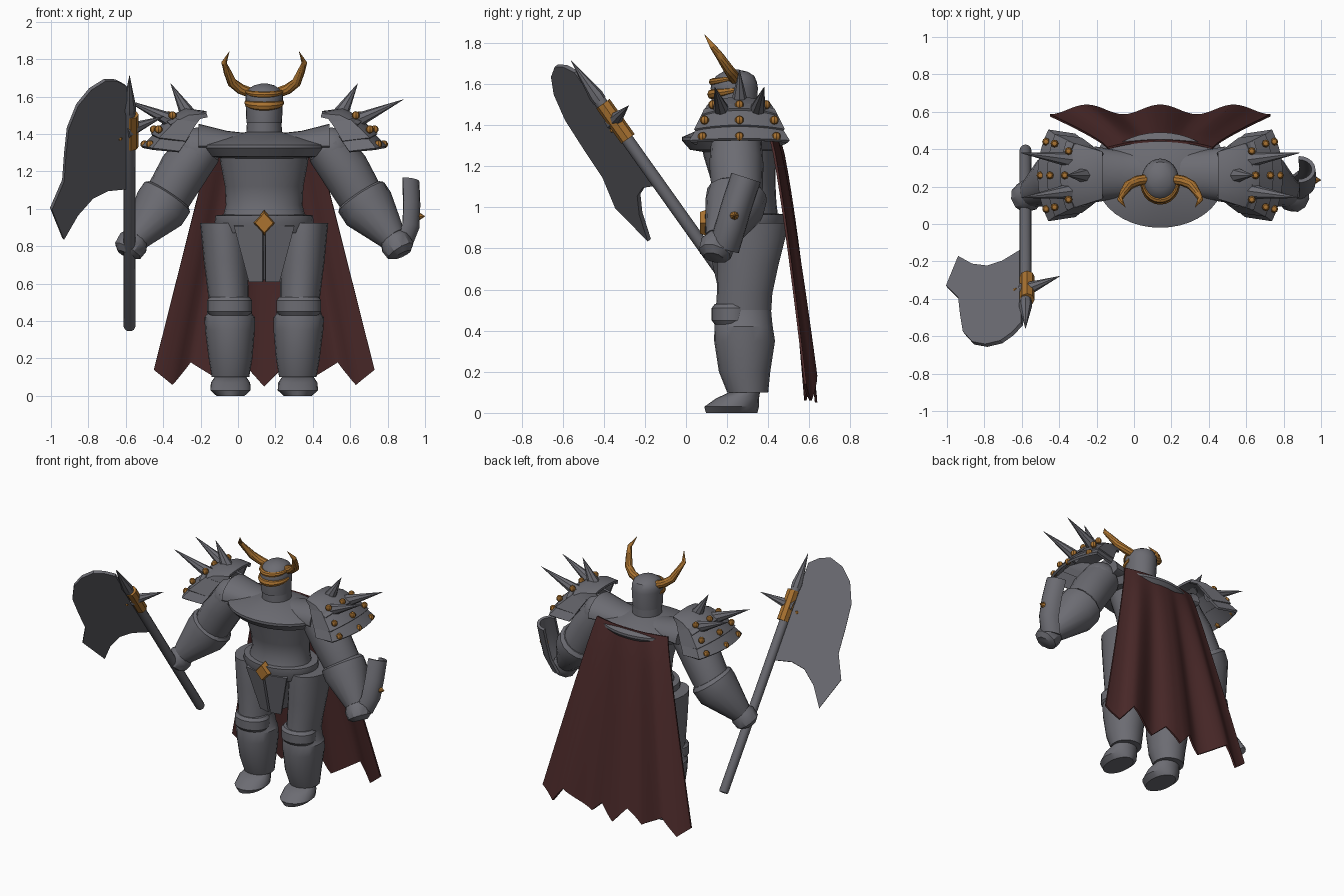
import bpy, bmesh
from math import sin, cos, pi
from mathutils import Vector

if "Cube" in bpy.data.objects:
    bpy.data.objects.remove(bpy.data.objects["Cube"])

CX = 0.14          # body centre line
SIDES = (("left", 1), ("right", -1))
made = []


def material(name, rgb):
    m = bpy.data.materials.new(name)
    m.use_nodes = True
    m.diffuse_color = (*rgb, 1)
    bsdf = m.node_tree.nodes["Principled BSDF"]
    bsdf.inputs["Base Color"].default_value = (*rgb, 1)
    bsdf.inputs["Roughness"].default_value = 0.6
    return m


STEEL = material("steel grey", (0.15, 0.15, 0.17))
GOLD = material("dull gold", (0.40, 0.17, 0.03))
CLOTH = material("dark red cloth", (0.072, 0.023, 0.023))


def finish(name, bm, mat, thick=0):
    bmesh.ops.remove_doubles(bm, verts=bm.verts, dist=1e-5)
    bmesh.ops.recalc_face_normals(bm, faces=bm.faces)
    me = bpy.data.meshes.new(name)
    bm.to_mesh(me)
    bm.free()
    me.materials.append(mat)
    ob = bpy.data.objects.new(name, me)
    bpy.context.collection.objects.link(ob)
    if thick:
        mod = ob.modifiers.new("thickness", "SOLIDIFY")
        mod.thickness = thick
        mod.offset = 0
    made.append(ob)


def skin(name, rings, mat, closed=True, thick=0):
    """Bridge rows of points; closed rows are capped at both ends."""
    bm = bmesh.new()
    rows = [[bm.verts.new(p) for p in r] for r in rings]
    n = len(rows[0])
    for a, b in zip(rows, rows[1:]):
        for i in range(n if closed else n - 1):
            j = (i + 1) % n
            bm.faces.new((a[i], a[j], b[j], b[i]))
    if closed:
        bm.faces.new(rows[0])
        bm.faces.new(rows[-1])
    finish(name, bm, mat, thick)


def circle(n):
    return [2 * pi * i / n for i in range(n)]


def loft(name, rings, mat, segs=24):
    """Stack of level ellipses: x, y, z, rx, ry."""
    skin(name, [[(x + rx * cos(a), y + ry * sin(a), z) for a in circle(segs)]
                for x, y, z, rx, ry in rings], mat)


def limb(name, path, radii, mat, segs=12):
    """Round tube through the path with a radius at each point."""
    pts = [Vector(p) for p in path]
    rings = []
    for i, (p, r) in enumerate(zip(pts, radii)):
        d = pts[min(i + 1, len(pts) - 1)] - pts[max(i - 1, 0)]
        q = d.to_track_quat("Z", "Y")
        rings.append([p + q @ Vector((r * cos(a), r * sin(a), 0)) for a in circle(segs)])
    skin(name, rings, mat)


def ball(name, pos, r, mat, segs=10):
    bm = bmesh.new()
    bmesh.ops.create_uvsphere(bm, u_segments=segs, v_segments=segs // 2 + 1, radius=r)
    bmesh.ops.translate(bm, verts=bm.verts, vec=pos)
    finish(name, bm, mat)


# Torso, belt and pelvis
loft("torso", [(CX, .28, .94, .225, .17), (CX, .29, 1.02, .205, .15), (CX, .28, 1.12, .21, .155),
               (CX, .26, 1.25, .235, .175), (CX, .25, 1.34, .24, .18)], STEEL)
loft("belt", [(CX, .29, .87, .24, .18), (CX, .29, .93, .265, .20), (CX, .29, .965, .26, .20),
              (CX, .29, .97, .21, .15)], STEEL)
loft("pelvis", [(CX, .28, .62, .07, .09), (CX, .29, .75, .11, .13), (CX, .29, .90, .22, .18)], STEEL)
for side, s in SIDES:
    # hanging front panels
    skin(side + "_loin_panel", [[(CX + s * .006, .165, .61), (CX + s * .08, .18, .61)],
                                [(CX + s * .006, .095, .91), (CX + s * .16, .13, .91)]], STEEL, False, .02)

# Gold diamond buckle
bm = bmesh.new()
bmesh.ops.create_cone(bm, cap_ends=True, segments=4, radius1=.065, radius2=.05, depth=.045)
for v in bm.verts:
    v.co = (CX + v.co.x * .95, .09 - v.co.z, .925 + v.co.y * 1.05)
finish("buckle", bm, GOLD)

# Wide collar disc, and a yoke flaring up towards both shoulders
loft("collar", [(CX, .235, 1.27, .21, .155), (CX, .235, 1.28, .30, .215), (CX, .235, 1.325, .34, .255),
                (CX, .235, 1.342, .34, .255), (CX, .24, 1.41, .10, .10)], STEEL, 40)
skin("yoke", [[(CX + x, .265 + w * cos(a), 1.335 + h * sin(a) * (1 if sin(a) > 0 else .2)) for a in circle(24)]
              for x, w, h in ((-.35, .15, .12), (-.2, .125, .082), (0, .11, .06), (.2, .125, .082), (.35, .15, .12))],
     STEEL)

# Neck, helmet and its gold trims
loft("neck", [(CX, .24, 1.34, .10, .10), (CX, .24, 1.50, .09, .10)], STEEL)
loft("helmet", [(CX, .235, 1.46, .095, .105), (CX, .235, 1.58, .10, .115), (CX, .235, 1.61, .10, .11),
                (CX, .24, 1.64, .085, .092), (CX, .24, 1.66, .055, .06), (CX, .24, 1.67, .015, .015)], STEEL)
for name, z, r in (("brow_band", 1.63, .018), ("visor_band", 1.57, .026)):
    arc = [pi + pi * i / 12 for i in range(13)]
    limb(name, [(CX + .093 * cos(a), .235 + .106 * sin(a), z + .02 * sin(a)) for a in arc],
         [r * (.5 - .5 * sin(a)) for a in arc], GOLD, 8)
for side, s in SIDES:
    limb(side + "_horn", [(CX + s * x, y, z) for x, y, z in (
        (.07, .24, 1.62), (.125, .23, 1.64), (.172, .205, 1.675), (.198, .165, 1.735),
        (.215, .132, 1.78), (.187, .09, 1.84))], (.028, .028, .026, .02, .015, .001), GOLD, 10)

# Legs
for side, s in SIDES:
    def leg(part, rows):
        loft(side + "_" + part, [(CX + s * o, *r) for o, *r in rows], STEEL, 20)
    leg("thigh", [(.19, .28, .50, .105, .135), (.195, .285, .58, .11, .135), (.205, .30, .72, .118, .15),
                  (.213, .315, .85, .122, .168), (.22, .32, .925, .123, .17)])
    leg("knee_guard", [(.185, .225, .43, .105, .085), (.185, .225, .45, .12, .10),
                       (.185, .225, .51, .12, .10), (.185, .225, .53, .105, .085)])
    leg("shin", [(.18, .30, .10, .10, .10), (.18, .285, .20, .117, .125), (.183, .285, .35, .133, .148),
                 (.185, .28, .42, .135, .142), (.185, .28, .435, .122, .14), (.187, .28, .52, .105, .132)])
    leg("foot", [(.18, .222, 0, .075, .125), (.18, .222, .03, .108, .133), (.18, .25, .07, .105, .105),
                 (.18, .285, .10, .085, .075)])

# Arms, mirrored
for side, s in SIDES:
    def at(x, y, z):
        return Vector((CX + s * x, y, z))
    ball(side + "_shoulder", at(.36, .245, 1.31), .125, STEEL, 16)
    limb(side + "_upper_arm", [at(.34, .245, 1.33), at(.43, .245, 1.21), at(.53, .25, 1.04)],
         (.122, .132, .122), STEEL, 16)
    limb(side + "_forearm", [at(.51, .25, 1.075), at(.52, .248, 1.06), at(.56, .235, 1.0), at(.69, .165, .84)],
         (.13, .148, .147, .075), STEEL, 16)
    limb(side + "_hand", [at(.67, .17, .86), at(.70, .155, .82), at(.73, .14, .775), at(.74, .135, .755)],
         (.06, .085, .08, .05), STEEL, 10)

    # Three overlapping shoulder plates: reach, half width, height, bulge, droop, return depth
    tiers = (((.31, .12, 1.515, 0, .01, .005), (.42, .15, 1.53, .015, .035, .06), (.53, .18, 1.475, .03, .03, .12)),
             ((.49, .165, 1.495, .03, .02, .10), (.60, .215, 1.395, .04, .02, .14)),
             ((.56, .19, 1.42, .03, .02, .13), (.65, .24, 1.33, .055, .01, .14)))
    for n, rows in enumerate(tiers):
        shell = []
        for o, w, z, b, d, e in rows:
            arc = [at(o - b * t * t, .26 + w * t, z - d * t * t) for t in [i / 6 - 1 for i in range(13)]]
            ends = [at(o - b - e, .26 + k * w * .9, z - d - .015) for k in (-1, 1)]
            shell.append([ends[0], *arc, ends[1]])
        skin(f"{side}_shoulder_plate_{n + 1}", shell, STEEL, False, .016)
    for n, (o, w, z, b) in enumerate(((.51, .13, 1.50, .02), (.59, .17, 1.425, .025), (.64, .18, 1.345, .03))):
        for t in (-1, 0, 1):
            ball(f"{side}_stud_{n}_{t + 1}", at(o - b * t * t, .26 + w * t, z), .022, GOLD, 8)
    for n, (a, b) in enumerate((((.41, .26, 1.51), (.50, .26, 1.67)),
                                ((.48, .175, 1.465), (.745, .14, 1.585)),
                                ((.48, .345, 1.465), (.745, .38, 1.585)))):
        limb(f"{side}_shoulder_spike_{n + 1}", [at(*a), at(*b)], (.042, .001), STEEL, 8)

# Curved guard on the left forearm with a gold stud spike
skin("arm_guard", [[(x + .08 * cos(a), y + .062 * sin(a), z - .02 * sin(a))
                    for a in [pi * (i / 10 - .5) for i in range(11)]]
                   for x, y, z in ((.84, .185, .80), (.88, .215, .90), (.885, .25, 1.02), (.88, .292, 1.145))],
     STEEL, False, .02)
limb("guard_spike", [(.945, .235, .96), (.965, .235, .96), (1.0, .235, .96)], (.024, .024, .001), GOLD, 8)

# Axe, held forward in the right hand
grip = Vector((-.58, -.35, 1.42))
v = Vector((0, -.58, .815)).normalized()
u = Vector((-.875, -.395, -.28)).normalized()


def along(d, out=0):
    return grip + v * d + u * out


limb("axe_shaft", [along(-1.30), along(-1.29), along(.14)], (.026, .031, .031), STEEL, 12)
limb("axe_tip_spike", [along(.12), along(.15), along(.36)], (.034, .036, .001), STEEL, 8)
limb("axe_sleeve", [along(-.11, -.01), along(.10, -.01)], (.04, .04), GOLD, 8)
limb("axe_side_spike", [along(0, .02), along(.02, -.21)], (.042, .001), STEEL, 8)
outline = [(-.60, 1.66), (-.65, 1.687), (-.71, 1.69), (-.79, 1.64), (-.86, 1.555), (-.91, 1.43),
           (-.925, 1.29), (-.935, 1.15), (-1.0, 1.0), (-.935, .84), (-.86, .97), (-.78, 1.06),
           (-.70, 1.10), (-.60, 1.11)]
bm = bmesh.new()
face = []
for x, z in outline:
    out = (grip.x - x) / -u.x
    face.append(bm.verts.new(along((z - grip.z - u.z * out) / v.z, out)))
bm.faces.new(face)
finish("axe_blade", bm, STEEL, .022)
ball("blade_rivet", along(-.03, .06), .016, GOLD, 8)

# Cape with three folds and a torn hem
hem = (.14, .06, .18, .12, .06, .16, .05, .15, .06, .12, .18, .06, .14)
cols, levels = 48, 12
rows = []
for j in range(levels + 1):
    t = j / levels
    row = []
    for i in range(cols + 1):
        f = i / cols
        k = min(int(f * 12), 11)
        low = hem[k] + (hem[k + 1] - hem[k]) * (f * 12 - k)
        half = .28 + .31 * t
        sag = .04 * (1 - t) * (2 * f - 1) ** 2
        row.append((CX + half * (2 * f - 1),
                    .445 + .162 * t ** .75 - sag - .026 * t ** .7 * cos(6 * pi * f),
                    1.365 + (low - 1.365) * t))
    rows.append(row)
skin("cape", rows, CLOTH, False, .012)

# Make thicknesses real, then shade smooth with sharp edges kept
bpy.ops.object.select_all(action="DESELECT")
for ob in made:
    ob.select_set(True)
bpy.context.view_layer.objects.active = made[0]
bpy.ops.object.convert(target="MESH")
bpy.ops.object.shade_smooth_by_angle(angle=.6)
